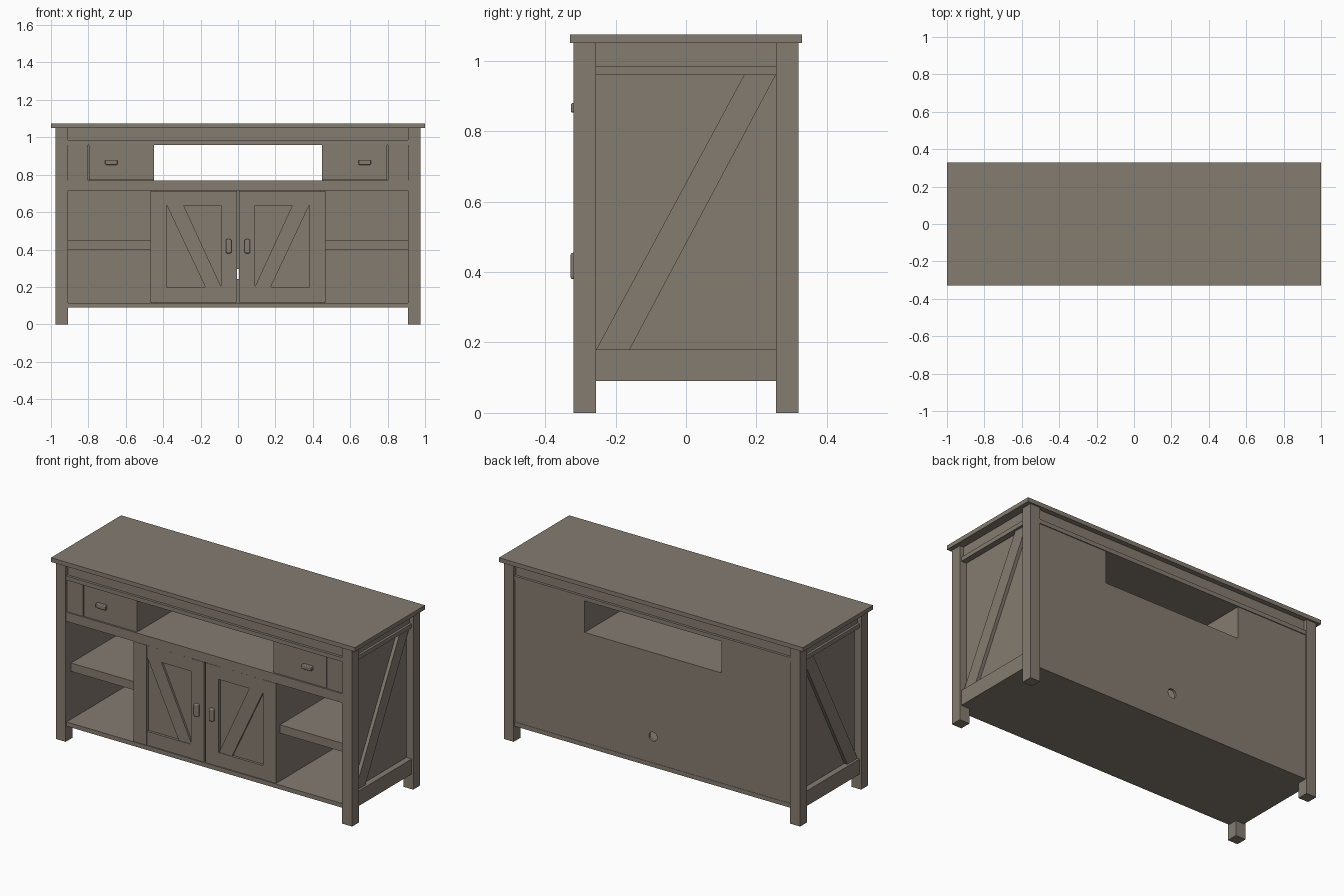
import bpy
import bmesh

cube = bpy.data.objects.get("Cube")
if cube:
    bpy.data.objects.remove(cube, do_unlink=True)

# One weathered wood colour throughout
wood = bpy.data.materials.new("weathered wood")
wood.use_nodes = True
wood.diffuse_color = (0.235, 0.2, 0.165, 1)
bsdf = wood.node_tree.nodes["Principled BSDF"]
bsdf.inputs["Base Color"].default_value = wood.diffuse_color
bsdf.inputs["Roughness"].default_value = 0.7


def finish(name, bm):
    bmesh.ops.recalc_face_normals(bm, faces=bm.faces)
    mesh = bpy.data.meshes.new(name)
    bm.to_mesh(mesh)
    bm.free()
    mesh.materials.append(wood)
    obj = bpy.data.objects.new(name, mesh)
    bpy.context.collection.objects.link(obj)
    return obj


def box(name, xs, ys, zs, bevel=0):
    bm = bmesh.new()
    bmesh.ops.create_cube(bm, size=1)
    for v in bm.verts:
        for i, (a, b) in enumerate((xs, ys, zs)):
            v.co[i] = (a + b) / 2 + v.co[i] * (b - a)
    obj = finish(name, bm)
    if bevel:
        mod = obj.modifiers.new("soft edges", "BEVEL")
        mod.width, mod.segments = bevel, 3
    return obj


def prism(name, outline, offset):
    """Extrude a flat outline of 3D points by an offset."""
    bm = bmesh.new()
    face = bm.faces.new([bm.verts.new(p) for p in outline])
    ext = bmesh.ops.extrude_face_region(bm, geom=[face])["geom"]
    verts = [g for g in ext if isinstance(g, bmesh.types.BMVert)]
    bmesh.ops.translate(bm, verts=verts, vec=offset)
    return finish(name, bm)


# Top and horizontal boards
box("table_top", (-1, 1), (-0.33, 0.33), (1.05, 1.075))
box("bottom_shelf", (-0.93, 0.93), (-0.312, 0.312), (0.09, 0.115))
box("media_shelf", (-0.93, 0.93), (-0.29, 0.31), (0.735, 0.77))
box("front_rail", (-0.91, 0.91), (-0.315, -0.29), (0.715, 0.77))

# Upper rails with a projecting moulding, front and back
for end, s in (("front", -1), ("back", 1)):
    box(end + "_upper_rail", (-0.91, 0.91), sorted((s * 0.28, s * 0.3)), (0.985, 1.05))
    box(end + "_moulding", (-0.91, 0.91), sorted((s * 0.28, s * 0.315)), (0.96, 0.985))
box("compartment_ceiling", (-0.91, 0.91), (-0.28, 0.28), (0.96, 0.985))

# Back panel with two cable holes
back = box("back_panel", (-0.91, 0.91), (0.295, 0.31), (0.115, 0.77))
for z in (0.575, 0.27):
    bm = bmesh.new()
    bmesh.ops.create_cone(bm, cap_ends=True, segments=24, radius1=0.027, radius2=0.027, depth=0.1)
    for v in bm.verts:
        v.co = (v.co.x, 0.3 + v.co.z, z + v.co.y)
    cutter = finish("hole_cutter", bm)
    mod = back.modifiers.new("hole", "BOOLEAN")
    mod.operation, mod.object, mod.solver = "DIFFERENCE", cutter, "EXACT"
    bpy.context.view_layer.objects.active = back
    bpy.ops.object.modifier_apply(modifier=mod.name)
    bpy.data.objects.remove(cutter, do_unlink=True)

for side, s in (("right", -1), ("left", 1)):
    def part(name, x, y, z, bevel=0):
        return box(side + "_" + name, sorted((s * x[0], s * x[1])), y, z, bevel)

    # Legs and framed end panel
    part("front_leg", (0.91, 0.975), (-0.32, -0.255), (0, 1.05))
    part("back_leg", (0.91, 0.975), (0.255, 0.32), (0, 1.05))
    part("end_panel", (0.91, 0.93), (-0.26, 0.26), (0.115, 1.05))
    part("end_bottom_rail", (0.92, 0.965), (-0.255, 0.255), (0.09, 0.18))
    part("end_upper_rail", (0.92, 0.95), (-0.255, 0.255), (0.985, 1.05))
    part("end_moulding", (0.92, 0.965), (-0.255, 0.255), (0.96, 0.985))
    x = s * 0.93
    prism(side + "_end_brace", [(x, -0.255, 0.18), (x, -0.16, 0.18), (x, 0.255, 0.96), (x, 0.165, 0.96)],
          (s * 0.02, 0, 0))

    # Side compartment
    part("divider", (0.44, 0.465), (-0.285, 0.295), (0.115, 0.735))
    part("side_shelf", (0.465, 0.91), (-0.27, 0.295), (0.4, 0.45))

    # Drawer with filler strip and pull
    part("drawer_box", (0.45, 0.91), (-0.29, 0.31), (0.77, 0.96))
    part("drawer_front", (0.45, 0.797), (-0.308, -0.29), (0.772, 0.958))
    part("drawer_filler", (0.803, 0.91), (-0.308, -0.29), (0.77, 0.96))
    part("drawer_pull", (0.645, 0.71), (-0.327, -0.305), (0.853, 0.88), 0.005)

    # Door with frame, brace and pull
    part("door_panel", (0.08, 0.395), (-0.295, -0.285), (0.13, 0.7))
    part("door_inner_stile", (0.006, 0.09), (-0.312, -0.285), (0.118, 0.712))
    part("door_outer_stile", (0.383, 0.468), (-0.312, -0.285), (0.118, 0.712))
    part("door_top_rail", (0.09, 0.383), (-0.31, -0.285), (0.635, 0.712))
    part("door_bottom_rail", (0.09, 0.383), (-0.31, -0.285), (0.118, 0.2))
    prism(side + "_door_brace", [(s * px, -0.295, pz) for px, pz in
                                 ((0.09, 0.2), (0.175, 0.2), (0.38, 0.635), (0.29, 0.635))], (0, -0.012, 0))
    part("door_pull", (0.035, 0.065), (-0.328, -0.305), (0.38, 0.455), 0.007)
